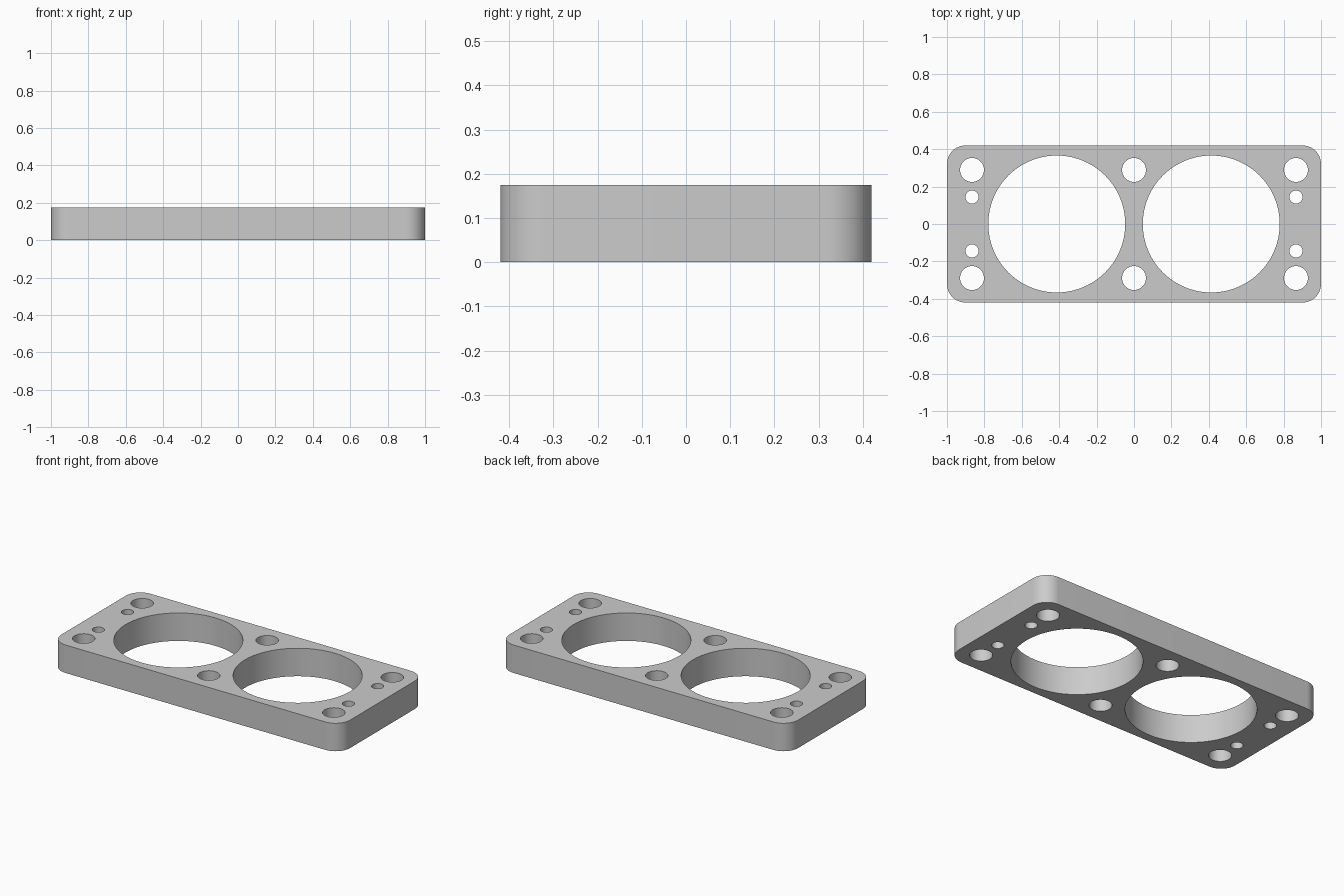
import bpy
import bmesh
from math import cos, sin, pi, radians

cube = bpy.data.objects.get("Cube")
if cube:
    bpy.data.objects.remove(cube, do_unlink=True)

HALF_X, HALF_Y, HEIGHT, CORNER = 1.0, 0.42, 0.175, 0.1

grey = bpy.data.materials.new("plain grey")
grey.use_nodes = True
colour = (0.6, 0.6, 0.6, 1)
grey.diffuse_color = colour
grey.node_tree.nodes["Principled BSDF"].inputs["Base Color"].default_value = colour


def arc(cx, cy, radius, start, sweep, steps):
    return [(cx + radius * cos(start + sweep * i / steps),
             cy + radius * sin(start + sweep * i / steps)) for i in range(steps + 1)]


def circle(cx, cy, radius, steps):
    return arc(cx, cy, radius, 0, 2 * pi, steps)[:-1]


# Rounded outline of the plate
outline = []
for i, (sx, sy) in enumerate([(1, 1), (-1, 1), (-1, -1), (1, -1)]):
    outline += arc(sx * (HALF_X - CORNER), sy * (HALF_Y - CORNER), CORNER, i * pi / 2, pi / 2, 16)
loops = [outline]

# Two large bores, six bolt holes and four pin holes
for side in (-1, 1):
    loops.append(circle(side * 0.413, 0, 0.366, 96))
    for x in (-0.866, 0, 0.866):
        loops.append(circle(x, side * 0.289, 0.064, 48))
    for x in (-0.866, 0.866):
        loops.append(circle(x, side * 0.144, 0.035, 32))

# Fill the perforated profile and extrude it upwards
bm = bmesh.new()
edges = []
for loop in loops:
    verts = [bm.verts.new((x, y, 0)) for x, y in loop]
    edges += [bm.edges.new((verts[i - 1], verts[i])) for i in range(len(verts))]
bmesh.ops.triangle_fill(bm, edges=edges, use_beauty=True, normal=(0, 0, 1))
extruded = bmesh.ops.extrude_face_region(bm, geom=bm.faces[:], use_keep_orig=True)
top_verts = [g for g in extruded["geom"] if isinstance(g, bmesh.types.BMVert)]
bmesh.ops.translate(bm, verts=top_verts, vec=(0, 0, HEIGHT))
bmesh.ops.recalc_face_normals(bm, faces=bm.faces[:])

mesh = bpy.data.meshes.new("spacer_plate")
bm.to_mesh(mesh)
bm.free()
mesh.materials.append(grey)
plate = bpy.data.objects.new("spacer_plate", mesh)
bpy.context.collection.objects.link(plate)

# Smooth round walls with crisp rims
bpy.ops.object.select_all(action="DESELECT")
plate.select_set(True)
bpy.context.view_layer.objects.active = plate
bpy.ops.object.shade_smooth_by_angle(angle=radians(30))
